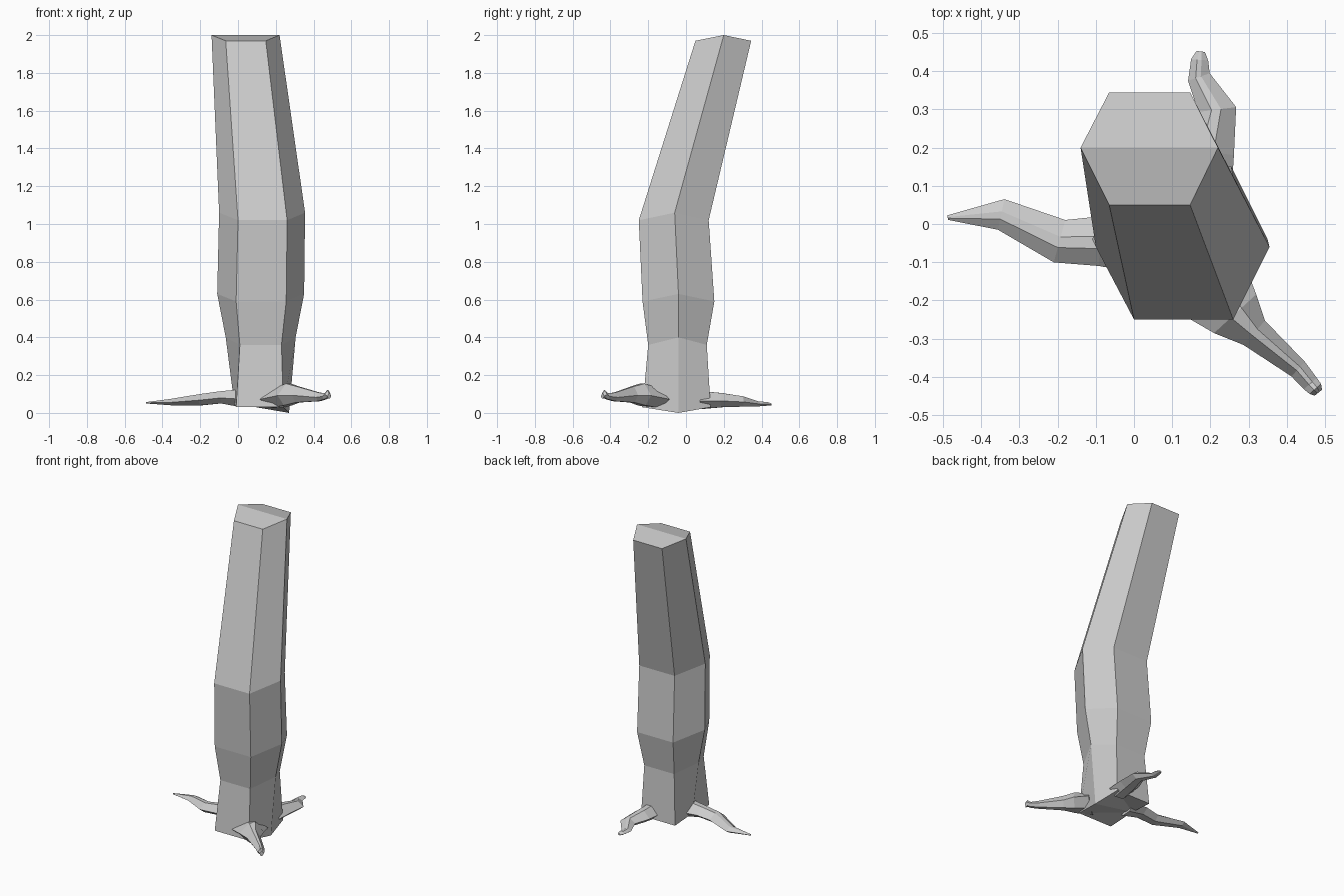
import bpy, bmesh
from mathutils import Vector

cube = bpy.data.objects.get("Cube")
if cube:
    bpy.data.objects.remove(cube, do_unlink=True)

GREY = (0.6, 0.6, 0.6, 1)
bark = bpy.data.materials.new("grey_bark")
bark.use_nodes = True
bark.diffuse_color = GREY
bark.node_tree.nodes["Principled BSDF"].inputs["Base Color"].default_value = GREY


def loft(name, rings):
    """Skin a stack of equal-sided rings and cap both ends."""
    bm = bmesh.new()
    loops = [[bm.verts.new(p) for p in ring] for ring in rings]
    for low, high in zip(loops, loops[1:]):
        n = len(low)
        for i in range(n):
            j = (i + 1) % n
            bm.faces.new((low[i], low[j], high[j], high[i]))
    caps = [bm.faces.new(loops[0]), bm.faces.new(loops[-1])]
    bmesh.ops.triangulate(bm, faces=caps[:1])
    bmesh.ops.recalc_face_normals(bm, faces=bm.faces)
    mesh = bpy.data.meshes.new(name)
    bm.to_mesh(mesh)
    bm.free()
    mesh.materials.append(bark)
    obj = bpy.data.objects.new(name, mesh)
    bpy.context.collection.objects.link(obj)
    return obj, caps


def hexagon(inner, outer, depth, z_edge, z_mid):
    """Six-sided trunk ring: inner/outer x spans, y of front, middle and back."""
    (a, b), (c, d), (front, mid, back) = inner, outer, depth
    return [Vector(p) for p in (
        (a, front, z_edge), (b, front, z_edge), (d, mid, z_mid),
        (b, back, z_edge), (a, back, z_edge), (c, mid, z_mid))]


def root(name, stations):
    """Tapering root: each station is x, y, width, underside z, top z."""
    centres = [Vector(s[:2]) for s in stations]
    rings = []
    for i, (x, y, width, low, top) in enumerate(stations):
        along = centres[min(i + 1, len(centres) - 1)] - centres[max(i - 1, 0)]
        side = Vector((-along.y, along.x)).normalized() * width / 2
        shoulder = low + (top - low) * 0.45
        section = ((-1, shoulder), (-0.2, top), (0.3, top),
                   (1, shoulder), (0.4, low), (-0.4, low))
        rings.append([(x + side.x * s, y + side.y * s, z) for s, z in section])
    loft(name, rings)


# Trunk: slanted foot, pinched waist, leaning top with a shallow ridge
foot = hexagon((-0.01, 0.24), (-0.02, 0.27), (-0.23, -0.04, 0.13), 0.03, 0.0)
foot[-1].z = 0.05
trunk_rings = [
    foot,
    hexagon((0.01, 0.23), (-0.065, 0.305), (-0.20, -0.04, 0.11), 0.36, 0.40),
    hexagon((-0.01, 0.255), (-0.11, 0.35), (-0.23, -0.04, 0.15), 0.59, 0.63),
    hexagon((0.0, 0.26), (-0.10, 0.355), (-0.25, -0.06, 0.12), 1.02, 1.06),
    hexagon((-0.065, 0.147), (-0.14, 0.22), (0.05, 0.20, 0.345), 1.97, 2.0),
]
trunk, _ = loft("trunk", trunk_rings)

# Split the top cap along its ridge
bm = bmesh.new()
bm.from_mesh(trunk.data)
cap = max(bm.faces, key=lambda f: f.calc_center_median().z)
ridge = sorted(cap.verts, key=lambda v: v.co.z)[-2:]
bmesh.utils.face_split(cap, ridge[0], ridge[1])
bm.to_mesh(trunk.data)
bm.free()

# Surface roots
root("side_root", [
    (0.02, -0.05, 0.16, 0.03, 0.125), (-0.09, -0.045, 0.13, 0.05, 0.115),
    (-0.195, -0.045, 0.115, 0.04, 0.10), (-0.348, 0.025, 0.082, 0.04, 0.075),
    (-0.488, 0.017, 0.012, 0.05, 0.057)])
root("front_root", [
    (0.20, -0.16, 0.22, 0.025, 0.13), (0.265, -0.235, 0.15, 0.04, 0.155),
    (0.315, -0.285, 0.085, 0.055, 0.14), (0.43, -0.38, 0.052, 0.062, 0.107),
    (0.462, -0.418, 0.045, 0.072, 0.105), (0.475, -0.432, 0.04, 0.08, 0.12),
    (0.483, -0.442, 0.025, 0.075, 0.105)])
root("back_root", [
    (0.185, 0.08, 0.14, 0.02, 0.115), (0.195, 0.19, 0.135, 0.03, 0.105),
    (0.218, 0.30, 0.10, 0.033, 0.088), (0.17, 0.385, 0.06, 0.035, 0.06),
    (0.172, 0.43, 0.045, 0.038, 0.058), (0.175, 0.452, 0.022, 0.04, 0.05)])
